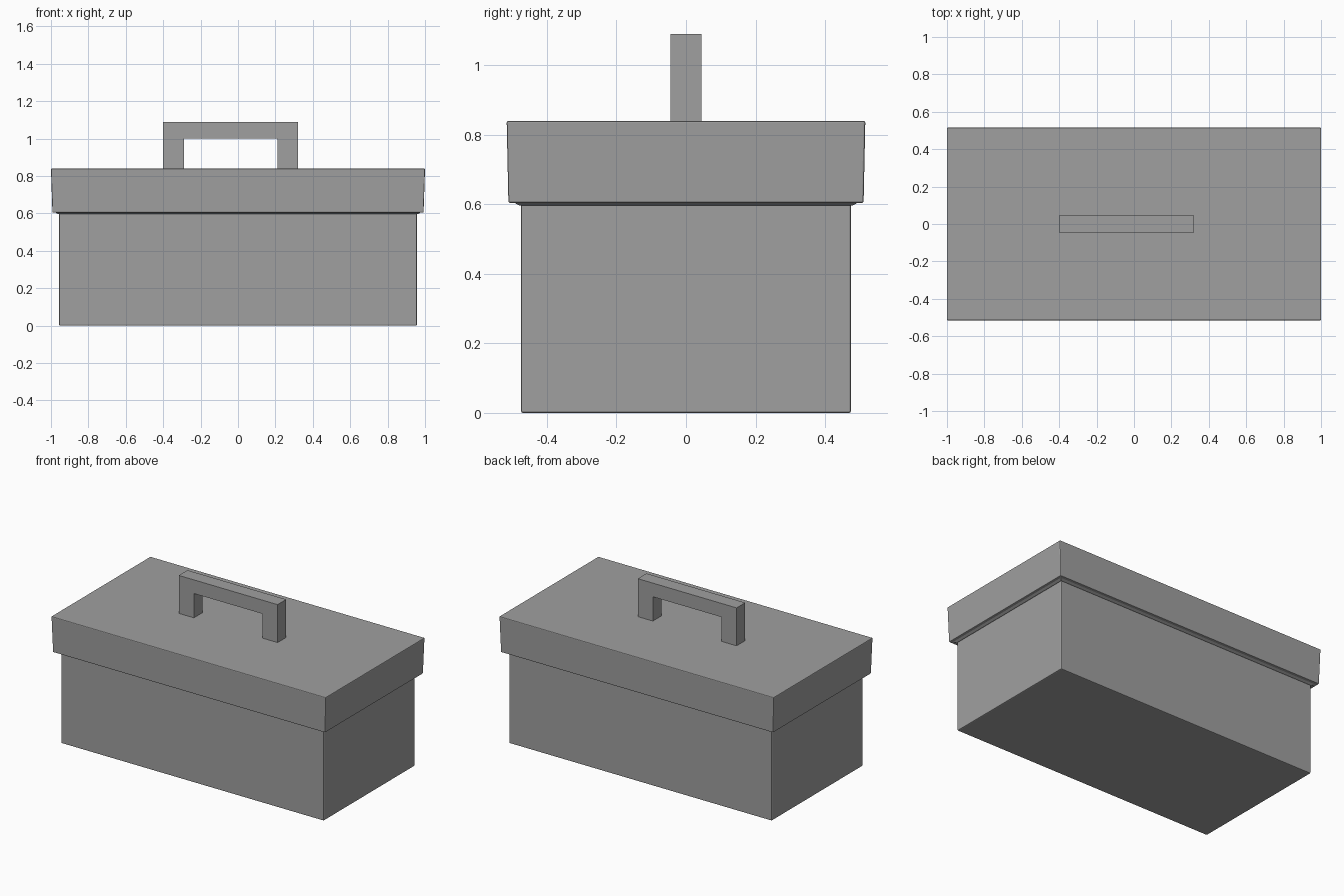
import bpy
import bmesh

cube = bpy.data.objects.get("Cube")
if cube:
    bpy.data.objects.remove(cube, do_unlink=True)

grey = bpy.data.materials.new("plain_grey")
grey.use_nodes = True
colour = (0.35, 0.35, 0.35, 1)
grey.diffuse_color = colour
grey.node_tree.nodes["Principled BSDF"].inputs["Base Color"].default_value = colour


def finish(name, bm, bevel=0):
    """Turn a bmesh into a named object, with softened edges if wanted."""
    bmesh.ops.recalc_face_normals(bm, faces=bm.faces)
    mesh = bpy.data.meshes.new(name)
    bm.to_mesh(mesh)
    bm.free()
    mesh.materials.append(grey)
    obj = bpy.data.objects.new(name, mesh)
    bpy.context.collection.objects.link(obj)
    if bevel:
        mod = obj.modifiers.new("edge_bevel", 'BEVEL')
        mod.width = bevel
        mod.segments = 2
    return obj


def tapered_box(name, bottom, top, z0, z1, bevel):
    """Box whose half sizes run from bottom to top."""
    bm = bmesh.new()
    bmesh.ops.create_cube(bm, size=2)
    for v in bm.verts:
        half, z = (top, z1) if v.co.z > 0 else (bottom, z0)
        v.co = (v.co.x * half[0], v.co.y * half[1], z)
    return finish(name, bm, bevel)


# Box body, the narrow lip under the lid, and the flared lid
tapered_box("body", (0.957, 0.475), (0.957, 0.475), 0, 0.605, 0.006)
tapered_box("lid_lip", (0.963, 0.48), (0.985, 0.503), 0.597, 0.61, 0)
tapered_box("lid", (0.992, 0.511), (1.0, 0.516), 0.604, 0.84, 0.005)

# Handle: a squared arch profile, extruded front to back
profile = [(-0.4, 0.835), (-0.4, 1.09), (0.32, 1.09), (0.32, 0.835),
           (0.21, 0.835), (0.21, 1.0), (-0.29, 1.0), (-0.29, 0.835)]
bm = bmesh.new()
face = bm.faces.new([bm.verts.new((x, -0.045, z)) for x, z in profile])
side = bmesh.ops.extrude_face_region(bm, geom=[face])["geom"]
bmesh.ops.translate(bm, vec=(0, 0.09, 0),
                    verts=[g for g in side if isinstance(g, bmesh.types.BMVert)])
finish("handle", bm)
